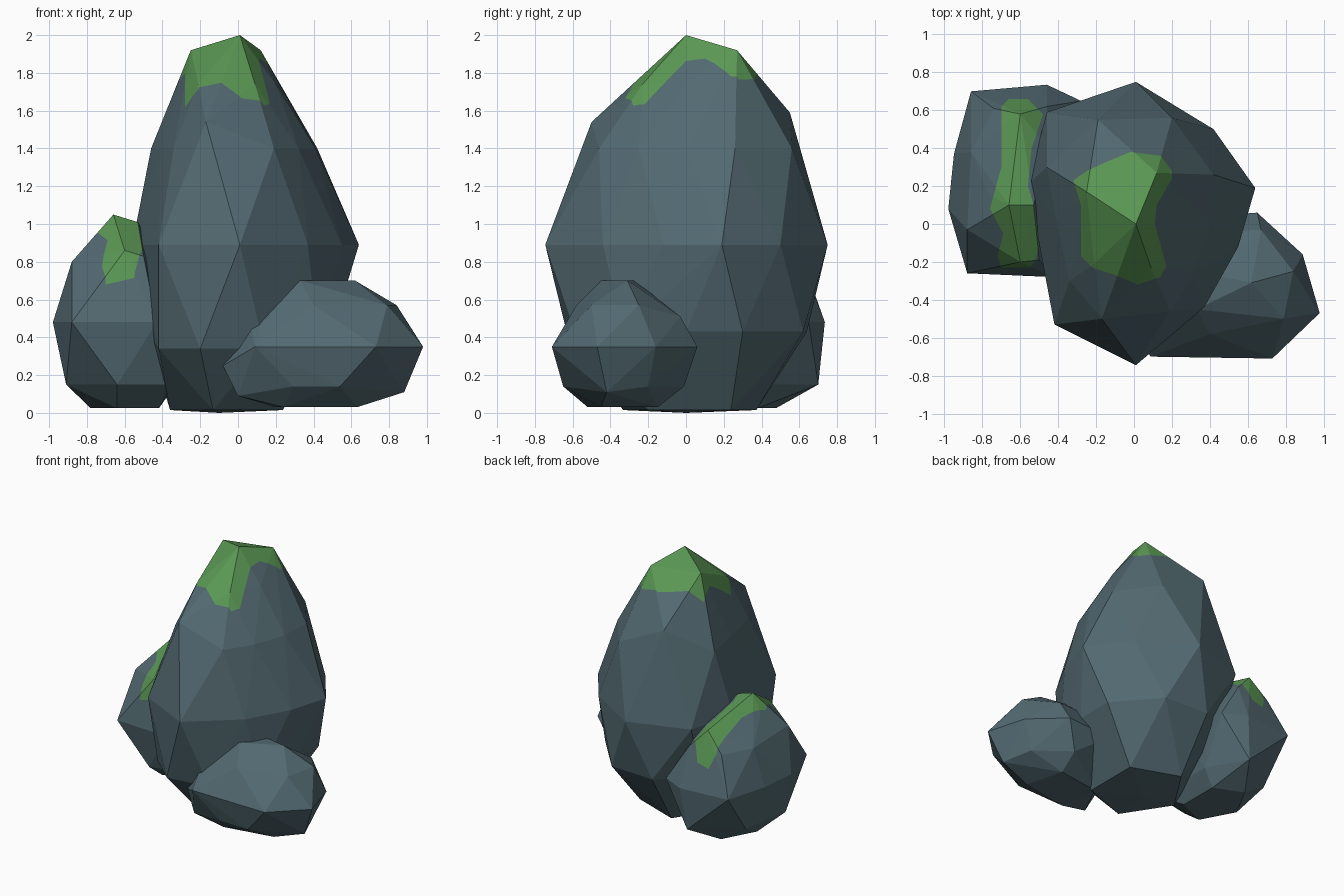
import bpy, bmesh, math
from mathutils import Vector


def material(name, rgb):
    m = bpy.data.materials.new(name)
    m.diffuse_color = (*rgb, 1)
    return m


STONE = material("slate stone", (0.085, 0.142, 0.165))
MOSS = material("green moss", (0.102, 0.31, 0.088))


def ring(cx, cy, rx, ry, z, start, n=5):
    """Evenly spaced points on an ellipse, for the hidden undersides."""
    return [(cx + rx * math.cos(math.radians(start) + i * math.tau / n),
             cy + ry * math.sin(math.radians(start) + i * math.tau / n), z)
            for i in range(n)]


def level(z, *xy):
    return [(x, y, z) for x, y in xy]


def inside(x, y, poly):
    hit = False
    for (x1, y1), (x2, y2) in zip(poly, poly[1:] + poly[:1]):
        if (y1 > y) != (y2 > y) and x < x1 + (y - y1) * (x2 - x1) / (y2 - y1):
            hit = not hit
    return hit


def boulder(name, points, moss=None, moss_floor=0.0):
    """Faceted boulder from corner points; moss is an outline seen from above."""
    bm = bmesh.new()
    for p in points:
        bm.verts.new(p)
    bmesh.ops.convex_hull(bm, input=bm.verts[:])
    bmesh.ops.delete(bm, geom=[v for v in bm.verts if not v.link_faces], context='VERTS')
    if moss:
        # cut the upper faces along the moss outline
        for a, b in zip(moss, moss[1:] + moss[:1]):
            faces = [f for f in bm.faces if max(v.co.z for v in f.verts) > moss_floor]
            geom = set(faces)
            for f in faces:
                geom.update(f.verts)
                geom.update(f.edges)
            bmesh.ops.bisect_plane(bm, geom=list(geom), dist=1e-5,
                                   plane_co=Vector((*a, 0)),
                                   plane_no=Vector((b[1] - a[1], a[0] - b[0], 0)))
        for f in bm.faces:
            c = f.calc_center_median()
            if c.z > moss_floor and inside(c.x, c.y, moss):
                f.material_index = 1
    bmesh.ops.recalc_face_normals(bm, faces=bm.faces[:])
    me = bpy.data.meshes.new(name)
    bm.to_mesh(me)
    bm.free()
    me.materials.append(STONE)
    if moss:
        me.materials.append(MOSS)
    ob = bpy.data.objects.new(name, me)
    bpy.context.collection.objects.link(ob)
    return ob


# tall central boulder
tall = [(0.01, 0, 2.0)]
tall += level(1.92, (0.12, 0.27), (-0.25, 0.17))
tall += level(1.74, (-0.21, -0.21), (0.09, -0.23), (0.20, 0.0))
tall += level(1.59, (-0.19, 0.55))
tall += level(1.54, (-0.17, -0.50))
tall += level(1.40, (0.42, 0.26), (0.2, 0.56), (-0.46, 0.30), (-0.41, 0.02),
              (-0.34, -0.30), (0.19, -0.46), (0.32, -0.25), (0.41, 0.0))
tall += level(0.89, (0.64, 0.19), (0.42, 0.50), (0.01, 0.75), (-0.46, 0.59), (-0.56, 0.21),
              (-0.48, -0.17), (-0.42, -0.53), (0.01, -0.745), (0.37, -0.44), (0.55, -0.12))
tall += level(0.43, (0.50, 0.30), (0.5, 0.0), (0.42, -0.33), (-0.48, 0.0),
              (-0.42, 0.42), (-0.15, 0.64), (0.22, 0.62))
tall += level(0.34, (0.14, -0.56), (-0.2, -0.61), (-0.42, -0.41))
tall += ring(-0.03, 0.02, 0.33, 0.37, 0.015, 36) + [(-0.1, 0, 0.0)]
boulder("tall_boulder", tall,
        [(-0.32, 0.23), (-0.25, 0.28), (-0.14, 0.33), (-0.02, 0.38), (0.14, 0.36),
         (0.20, 0.28), (0.20, 0.24), (0.12, 0.10), (0.11, 0.0), (0.17, -0.22),
         (0.14, -0.28), (0.02, -0.32), (-0.10, -0.27), (-0.22, -0.23),
         (-0.28, -0.17), (-0.28, 0.10)], 1.45)

# mossy boulder on the left
left = [(-0.66, 0.10, 1.05), (-0.53, 0.10, 1.01), (-0.60, -0.20, 0.86),
        (-0.60, 0.58, 0.92), (-0.76, 0.15, 0.93), (-0.45, 0.4, 0.88),
        (-0.88, -0.03, 0.80), (-0.50, -0.19, 0.83)]
left += level(0.77, (-0.86, 0.38), (-0.74, 0.61), (-0.46, 0.62), (-0.42, 0.0))
left += level(0.48, (-0.98, 0.08), (-0.95, 0.37), (-0.86, 0.70), (-0.46, 0.735), (-0.28, 0.65),
              (-0.26, 0.2), (-0.43, -0.28), (-0.88, -0.26))
left += level(0.15, (-0.91, 0.05), (-0.84, 0.45), (-0.5, 0.70), (-0.33, 0.4),
              (-0.35, -0.14), (-0.64, -0.20))
left += ring(-0.58, 0.22, 0.20, 0.27, 0.025, 36)
boulder("left_boulder", left,
        [(-0.70, 0.62), (-0.66, 0.66), (-0.56, 0.66), (-0.48, 0.58), (-0.54, 0.40),
         (-0.56, 0.20), (-0.53, 0.10), (-0.50, -0.10), (-0.52, -0.19), (-0.55, -0.23),
         (-0.70, -0.23), (-0.72, -0.17), (-0.69, -0.05), (-0.76, 0.08), (-0.70, 0.30)], 0.70)

# low boulder on the front right
low = level(0.70, (0.33, -0.45), (0.62, -0.31), (0.42, -0.27))
low += level(0.57, (0.79, -0.50), (0.84, -0.25), (0.40, -0.58), (0.15, -0.52))
low += level(0.51, (0.67, -0.03), (0.06, -0.53), (0.3, -0.05))
low += level(0.35, (0.09, -0.70), (0.42, -0.69), (0.73, -0.71), (0.98, -0.47), (0.89, -0.16),
             (0.65, 0.06), (0.25, 0.03))
low += [(-0.08, -0.52, 0.25), (0.0, -0.55, 0.09)]
low += level(0.14, (0.29, -0.64), (0.54, -0.65), (0.80, -0.2), (0.55, -0.01))
low += [(0.88, -0.42, 0.11)]
low += level(0.03, (0.63, -0.45), (0.24, -0.52), (0.2, -0.2), (0.55, -0.15))
boulder("low_boulder", low)
